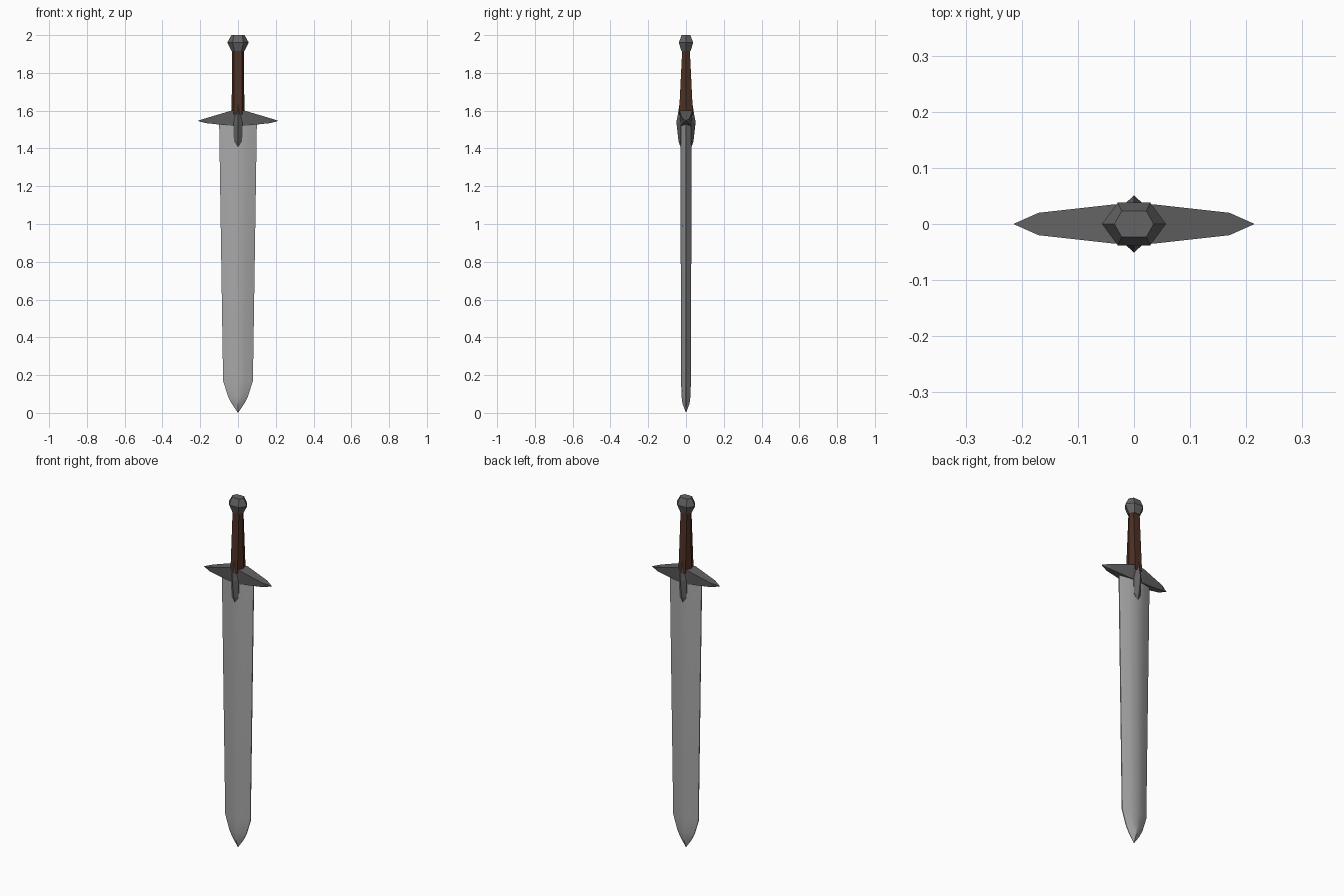
import bpy, bmesh

cube = bpy.data.objects.get("Cube")
if cube:
    bpy.data.objects.remove(cube, do_unlink=True)


def material(name, colour):
    m = bpy.data.materials.new(name)
    m.use_nodes = True
    m.diffuse_color = (*colour, 1)
    bsdf = next(n for n in m.node_tree.nodes if n.type == 'BSDF_PRINCIPLED')
    bsdf.inputs["Base Color"].default_value = (*colour, 1)
    return m


steel = material("blade steel", (0.40, 0.40, 0.40))
iron = material("dark iron", (0.125, 0.125, 0.125))
leather = material("brown leather", (0.075, 0.030, 0.017))


def loft(name, rings, mat, smooth=False):
    """Skin a list of equal-length point rings and cap both ends."""
    bm = bmesh.new()
    loops = [[bm.verts.new(p) for p in ring] for ring in rings]
    n = len(loops[0])
    for a, b in zip(loops, loops[1:]):
        for i in range(n):
            j = (i + 1) % n
            bm.faces.new((a[i], a[j], b[j], b[i]))
    bm.faces.new(loops[0])
    bm.faces.new(loops[-1])
    bmesh.ops.remove_doubles(bm, verts=bm.verts, dist=0.0002)
    bmesh.ops.dissolve_degenerate(bm, edges=bm.edges, dist=0.0001)
    bmesh.ops.recalc_face_normals(bm, faces=bm.faces)
    mesh = bpy.data.meshes.new(name)
    bm.to_mesh(mesh)
    bm.free()
    mesh.materials.append(mat)
    ob = bpy.data.objects.new(name, mesh)
    bpy.context.collection.objects.link(ob)
    if smooth:
        bpy.ops.object.select_all(action='DESELECT')
        ob.select_set(True)
        bpy.context.view_layer.objects.active = ob
        bpy.ops.object.shade_smooth_by_angle(angle=0.52)
    return ob


def mirrored(quarter, z):
    """Complete a section from points running from the +x side to the +y side."""
    half = quarter + [(-x, y) for x, y in reversed(quarter) if x > 0]
    full = half + [(-x, -y) for x, y in half if y > 0 or abs(x) < max(q[0] for q in quarter)]
    return [(x, y, z) for x, y in full]


def hexagon(z, width, flat, depth):
    return [(width, 0, z), (flat, depth, z), (-flat, depth, z),
            (-width, 0, z), (-flat, -depth, z), (flat, -depth, z)]


def lens(z, w, t):
    """Lens section with thin edges and a central ridge."""
    right = [(w, 0.1 * t), (0.5 * w, 0.7 * t), (0, t)]
    left = [(-x, y) for x, y in right[1::-1]]
    top = right + left
    return [(x, y, z) for x, y in top] + [(-x, -y, z) for x, y in top]


# Blade, from shoulder to tip
loft("blade", [lens(*r) for r in (
    (1.55, 0.100, 0.030), (0.17, 0.079, 0.026), (0.09, 0.054, 0.024),
    (0.05, 0.034, 0.019), (0.0, 0.0, 0.0))], steel, smooth=True)

# Tapered crossguard, built along x: x, top z, bottom z, top depth, bottom depth
half_guard = [(0.215, 1.546, 1.546, 0, 0), (0.17, 1.560, 1.534, 0.020, 0.013),
              (0.035, 1.600, 1.520, 0.035, 0.028)]
guard = half_guard + [(-x, *rest) for x, *rest in reversed(half_guard)]
loft("crossguard", [[(x, -d, t), (x, d, t), (x, e, b), (x, -e, b)]
                    for x, t, b, d, e in guard], iron)

# Ridged langet overlapping guard and blade, front and back: z, width, ridge depth
langet = [(1.64, 0.001, 0.034), (1.58, 0.020, 0.043), (1.54, 0.025, 0.051),
          (1.44, 0.022, 0.040), (1.405, 0.001, 0.029)]
loft("langet", [[(0, -r, z), (w, -0.028, z), (w, 0.028, z),
                 (0, r, z), (-w, 0.028, z), (-w, -0.028, z)]
                for z, w, r in langet], iron)

# Six-sided grip, thinner towards the pommel
loft("grip", [hexagon(1.58, 0.034, 0.022, 0.037),
              hexagon(1.925, 0.031, 0.020, 0.020)], leather)

# Faceted pommel
loft("pommel", [hexagon(1.915, 0.034, 0.018, 0.024),
                hexagon(1.960, 0.057, 0.029, 0.038),
                hexagon(2.000, 0.035, 0.022, 0.023)], iron)
